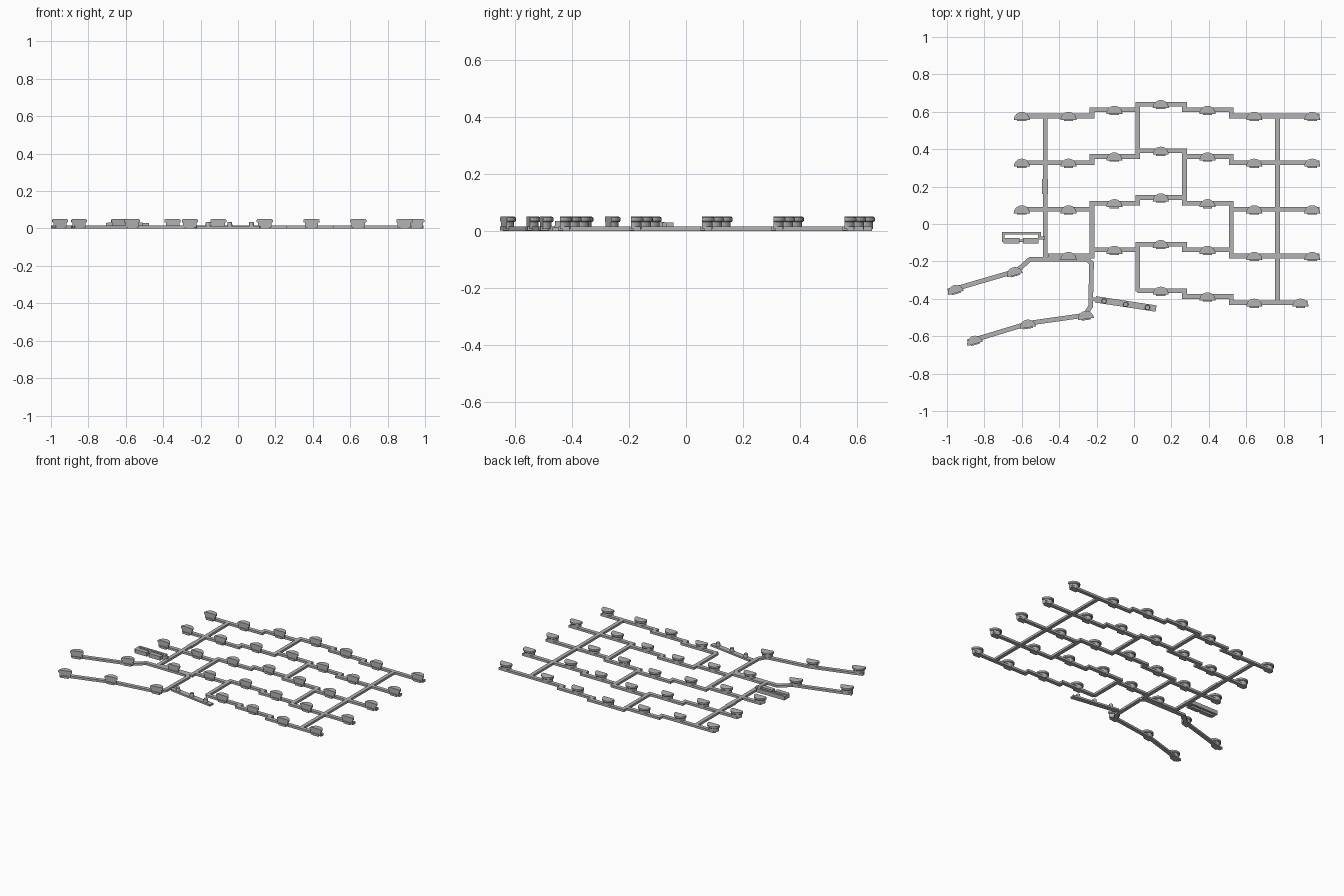
import bpy, bmesh, math
from mathutils import Vector, Matrix

cube = bpy.data.objects.get("Cube")
if cube:
    bpy.data.objects.remove(cube)

grey = bpy.data.materials.new("mid grey")
grey.use_nodes = True
grey.diffuse_color = (0.45, 0.45, 0.45, 1)
grey.node_tree.nodes["Principled BSDF"].inputs["Base Color"].default_value = (0.45, 0.45, 0.45, 1)

W, H = 0.025, 0.015      # rail width and height
PITCH = 0.2495           # distance between rows


def finish(name, bm):
    bmesh.ops.recalc_face_normals(bm, faces=bm.faces[:])
    mesh = bpy.data.meshes.new(name)
    bm.to_mesh(mesh)
    bm.free()
    mesh.materials.append(grey)
    obj = bpy.data.objects.new(name, mesh)
    bpy.context.collection.objects.link(obj)
    return obj


def add_box(bm, centre, size, angle=0):
    m = Matrix.Translation(centre) @ Matrix.Rotation(angle, 4, 'Z') @ Matrix.Diagonal((*size, 1))
    bmesh.ops.create_cube(bm, size=1, matrix=m)


def rail(name, points, width=W, z0=0.0, z1=H):
    """Flat mitred strip that follows a path on the ground."""
    pts = [Vector(p) for p in points]
    left, right = [], []
    for i, p in enumerate(pts):
        a = (p - pts[i - 1]).normalized() if i else (pts[1] - p).normalized()
        b = (pts[i + 1] - p).normalized() if i < len(pts) - 1 else a
        n = Vector((-a.y - b.y, a.x + b.x)).normalized()
        n *= width / 2 / max(0.4, n.dot(Vector((-a.y, a.x))))
        left.append(p + n)
        right.append(p - n)
    bm = bmesh.new()
    rings = [[bm.verts.new((q.x, q.y, z)) for q, z in ((l, z0), (r, z0), (r, z1), (l, z1))]
             for l, r in zip(left, right)]
    for r, s in zip(rings, rings[1:]):
        for k in range(4):
            bm.faces.new((r[k], r[k - 1], s[k - 1], s[k]))
    bm.faces.new(rings[0])
    bm.faces.new(rings[-1])
    return finish(name, bm)


def half_disc(bm, layers):
    """Stack of half-round outlines, each given as radius and height."""
    n = 12
    rings = []
    for r, z in layers:
        rings.append([bm.verts.new((r * math.cos(math.pi * i / n),
                                    r * math.sin(math.pi * i / n) - 0.021, z))
                      for i in range(n + 1)])
    for a, b in zip(rings, rings[1:]):
        for k in range(n + 1):
            bm.faces.new((a[k], a[k - 1], b[k - 1], b[k]))
    bm.faces.new(rings[0])
    bm.faces.new(rings[-1])


# Two-tier half-round seat mesh, shared by every stop on the rails
bm = bmesh.new()
half_disc(bm, [(0.036, 0.006), (0.036, 0.031)])
half_disc(bm, [(0.040, 0.031), (0.043, 0.035), (0.043, 0.046), (0.037, 0.050)])
add_box(bm, (0, -0.012, 0.008), (0.05, 0.03, 0.014))
seat = finish("seat", bm)
seat_mesh = seat.data
bpy.data.objects.remove(seat)


def place_seat(x, y, degrees=0):
    obj = bpy.data.objects.new("seat", seat_mesh)
    obj.location = (x, y, 0)
    obj.rotation_euler.z = math.radians(degrees)
    bpy.context.collection.objects.link(obj)


# Stepped rows: each column is rail start, seat position and step height
columns = [(-0.62, -0.60, 0), (-0.46, -0.35, 0), (-0.225, -0.105, 0.033), (0.02, 0.143, 0.064),
           (0.27, 0.393, 0.033), (0.52, 0.643, 0), (0.76, 0.953, 0)]
first = [0, 0, 0, 1, 3]
for row in range(5):
    base = 0.577 - row * PITCH
    points = []
    used = columns[first[row]:]
    for i, (start, seat_x, lift) in enumerate(used):
        if row == 4 and i == len(used) - 1:
            seat_x = 0.89
        end = used[i + 1][0] if i < len(used) - 1 else seat_x + 0.038
        for p in ((start, base + lift), (end, base + lift)):
            if len(points) > 1 and points[-1][1] == points[-2][1] == p[1]:
                points[-1] = p
            elif not points or points[-1] != p:
                points.append(p)
        place_seat(seat_x, base + lift)
    rail("row_rail", points)

# Cross rails joining the rows
for x, top, bottom in [(-0.475, 0.577, -0.18), (0.767, 0.577, -0.42), (0.02, 0.61, 0.36),
                       (0.27, 0.39, 0.11), (-0.225, 0.11, -0.18), (0.52, 0.08, -0.17),
                       (0.02, -0.14, -0.36)]:
    rail("cross_rail", [(x, top), (x, bottom)])
rail("cross_rail_sleeve", [(-0.475, 0.24), (-0.475, 0.16)], 0.032)

# Two branches spreading to the front right
rail("upper_branch", [(-0.235, -0.188), (-0.555, -0.188), (-0.625, -0.25), (-0.995, -0.358)])
rail("lower_branch", [(-0.25, -0.188), (-0.227, -0.21), (-0.232, -0.44), (-0.262, -0.488),
                      (-0.56, -0.53), (-0.89, -0.63)])
for s in [(-0.642, -0.253, 16), (-0.957, -0.348, 16),
          (-0.26, -0.487, 8), (-0.57, -0.533, 9), (-0.855, -0.62, 16)]:
    place_seat(*s)

# Small bracket frame with two raised plates
rail("bracket_frame", [(-0.475, -0.075), (-0.505, -0.075), (-0.505, -0.05),
                       (-0.70, -0.05), (-0.70, -0.09), (-0.68, -0.09)], 0.014, 0.004, 0.03)
for x in (-0.655, -0.552):
    bm = bmesh.new()
    add_box(bm, (x, -0.09, 0.018), (0.085, 0.03, 0.026))
    finish("bracket_plate", bm)
rail("bracket_link", [(-0.62, -0.09), (-0.59, -0.09)], 0.014, 0.005, 0.015)

# Side bar carrying three round posts
rail("side_bar", [(-0.205, -0.403), (0.118, -0.452)], 0.034, 0.0, 0.012)
rail("side_bar_link", [(-0.232, -0.40), (-0.19, -0.406)], 0.02, 0.0, 0.012)
for x, y in [(-0.16, -0.412), (-0.044, -0.43), (0.072, -0.447)]:
    bm = bmesh.new()
    bmesh.ops.create_cone(bm, cap_ends=True, segments=12, radius1=0.015, radius2=0.012,
                          depth=0.03, matrix=Matrix.Translation((x, y, 0.02)))
    finish("post", bm)
